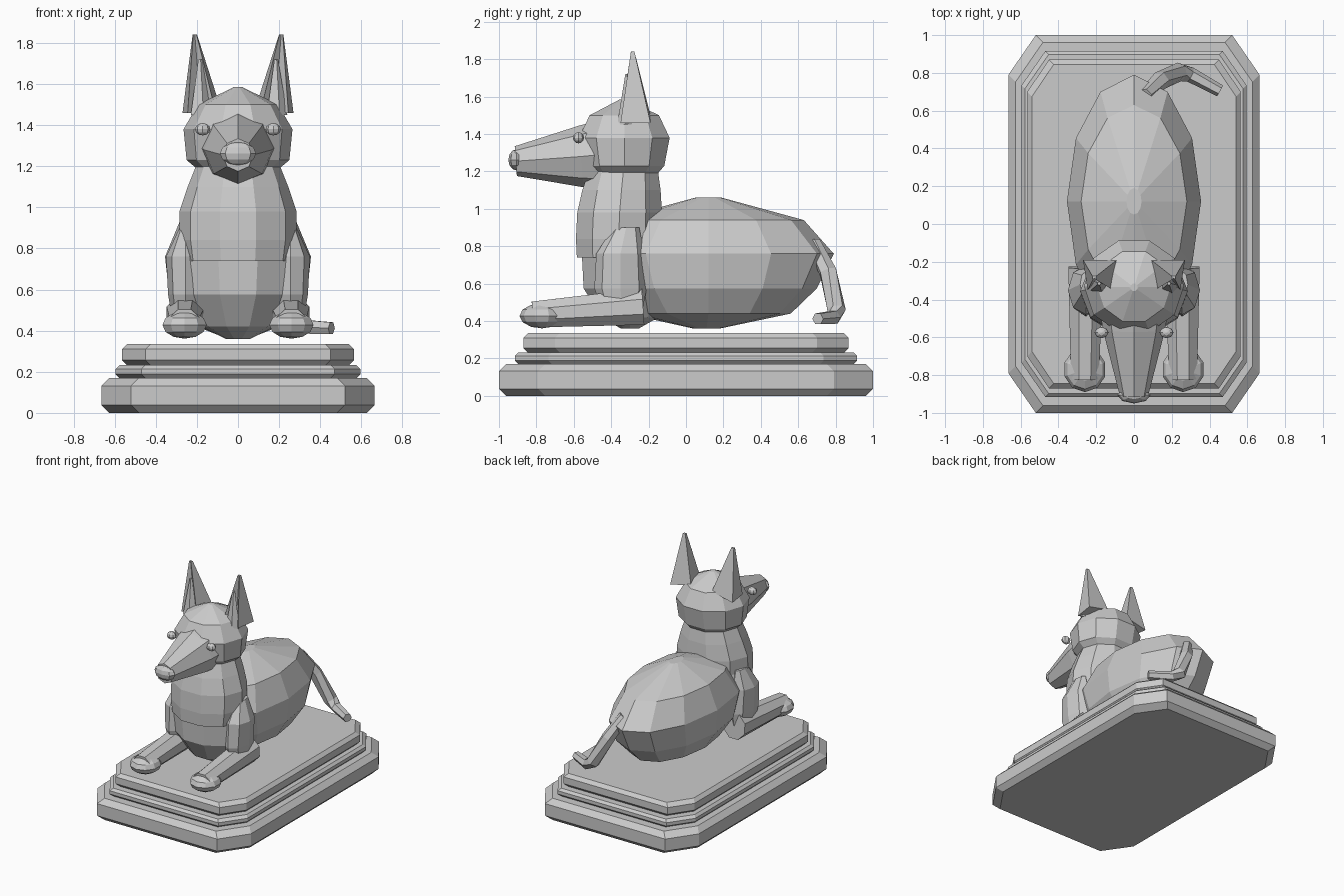
import bpy, bmesh
from math import sin, cos, pi
from mathutils import Vector

cube = bpy.data.objects.get("Cube")
if cube:
    bpy.data.objects.remove(cube, do_unlink=True)

stone = bpy.data.materials.new("grey_stone")
stone.use_nodes = True
stone.diffuse_color = (0.6, 0.6, 0.6, 1)
stone.node_tree.nodes["Principled BSDF"].inputs["Base Color"].default_value = (0.6, 0.6, 0.6, 1)


def skin(name, loops):
    """Bridge a stack of matching point loops and cap both ends."""
    bm = bmesh.new()
    rows = [[bm.verts.new(p) for p in loop] for loop in loops]
    n = len(rows[0])
    for a, b in zip(rows, rows[1:]):
        for i in range(n):
            j = (i + 1) % n
            bm.faces.new((a[i], a[j], b[j], b[i]))
    bm.faces.new(rows[0][::-1])
    bm.faces.new(rows[-1])
    bmesh.ops.recalc_face_normals(bm, faces=bm.faces)
    mesh = bpy.data.meshes.new(name)
    bm.to_mesh(mesh)
    bm.free()
    mesh.materials.append(stone)
    obj = bpy.data.objects.new(name, mesh)
    bpy.context.collection.objects.link(obj)
    return obj


def lathe(name, rings, n=10, x=0):
    """Rings are (z, centre y, radius x, radius y)."""
    return skin(name, [[(x + rx * cos(2 * pi * i / n), y + ry * sin(2 * pi * i / n), z)
                        for i in range(n)] for z, y, rx, ry in rings])


def tube(name, path, n=8, phase=0.0):
    """Path holds (x, y, z, radius across, radius up)."""
    pts = [Vector(p[:3]) for p in path]
    loops = []
    for k, p in enumerate(path):
        d = (pts[min(k + 1, len(pts) - 1)] - pts[max(k - 1, 0)]).normalized()
        side = d.cross(Vector((0, 0, 1))).normalized()
        up = side.cross(d)
        loops.append([pts[k] + side * p[3] * cos(phase + 2 * pi * i / n)
                      + up * p[4] * sin(phase + 2 * pi * i / n) for i in range(n)])
    return skin(name, loops)


def ball(name, loc, size, n=8, rings=6):
    """Faceted ellipsoid."""
    bm = bmesh.new()
    bmesh.ops.create_uvsphere(bm, u_segments=n, v_segments=rings, radius=1)
    for v in bm.verts:
        v.co = Vector(a * b + c for a, b, c in zip(v.co, size, loc))
    mesh = bpy.data.meshes.new(name)
    bm.to_mesh(mesh)
    bm.free()
    mesh.materials.append(stone)
    obj = bpy.data.objects.new(name, mesh)
    bpy.context.collection.objects.link(obj)


def tier(name, hx, hy, cx, cy, z0, z1, bevel):
    """Slab with clipped corners and bevelled rims."""
    loops = []
    for z, s in ((z0, bevel), (z0 + bevel, 0), (z1 - bevel, 0), (z1, bevel)):
        x, y = hx - s, hy - s
        q = [(x, y - cy), (x - cx, y)]
        half = q + [(-a, b) for a, b in q[::-1]]
        loops.append([(a, b, z) for a, b in half + [(-a, -b) for a, b in half]])
    skin(name, loops)


# Stepped plinth
tier("plinth_bottom", 0.665, 1.0, 0.145, 0.21, 0, 0.17, 0.038)
tier("plinth_middle", 0.595, 0.915, 0.125, 0.18, 0.17, 0.232, 0.018)
tier("plinth_top", 0.565, 0.87, 0.115, 0.17, 0.232, 0.335, 0.025)

# Torso
lathe("body", [(0.36, 0.11, 0.05, 0.07), (0.44, 0.12, 0.25, 0.44), (0.575, 0.12, 0.335, 0.58),
               (0.76, 0.12, 0.355, 0.67), (0.94, 0.12, 0.28, 0.51), (1.06, 0.12, 0.04, 0.07)], 12)
lathe("chest", [(0.36, -0.3, 0.06, 0.05), (0.42, -0.3, 0.18, 0.16), (0.575, -0.3, 0.285, 0.26),
                (0.76, -0.3, 0.31, 0.27), (0.92, -0.3, 0.24, 0.2)])
lathe("neck", [(0.74, -0.36, 0.27, 0.235), (0.84, -0.36, 0.285, 0.24), (0.98, -0.355, 0.285, 0.238),
               (1.1, -0.345, 0.245, 0.22), (1.2, -0.335, 0.205, 0.195)])

# Head, snout and nose
lathe("head", [(1.18, -0.33, 0.19, 0.18), (1.23, -0.33, 0.25, 0.225), (1.38, -0.33, 0.265, 0.255),
               (1.5, -0.33, 0.195, 0.195), (1.585, -0.335, 0.02, 0.02)])
tube("snout", [(0, -0.46, 1.29, 0.18, 0.18), (0, -0.56, 1.28, 0.165, 0.165),
               (0, -0.91, 1.255, 0.075, 0.08)])
ball("nose", (0, -0.905, 1.262), (0.088, 0.045, 0.057))

for side, s in (("left", 1), ("right", -1)):
    ball(side + "_eye", (s * 0.172, -0.575, 1.38), (0.037, 0.03, 0.03))

    # Ear shell open to the front, narrowing to a blunt tip
    base = [(0.27, -0.19, 1.46), (0.09, -0.19, 1.5), (0.11, -0.35, 1.47),
            (0.18, -0.28, 1.46), (0.245, -0.35, 1.46)]
    tip = Vector((s * 0.21, -0.285, 1.84))
    low = [Vector((s * x, y, z)) for x, y, z in base]
    mid = Vector((s * 0.18, -0.27, 1.46))
    skin(side + "_ear", [low, [tip + (p - mid) * Vector((1, 1, 0)).x * 0.12 -
                               Vector((0, 0, (p.z - mid.z) * 0.12)) for p in low]])
    lathe(side + "_inner_ear", [(1.45, -0.325, 0.055, 0.045), (1.72, -0.315, 0.01, 0.01)],
          5, s * 0.185)

    # Front leg: shoulder, forearm and paw
    lathe(side + "_shoulder", [(0.42, -0.34, 0.06, 0.1), (0.575, -0.35, 0.085, 0.14),
                               (0.76, -0.35, 0.095, 0.13), (0.9, -0.32, 0.03, 0.07)], 8, s * 0.255)
    tube(side + "_forearm", [(s * 0.255, -0.23, 0.477, 0.1, 0.105),
                             (s * 0.26, -0.82, 0.435, 0.08, 0.075)], 8, pi / 8)
    ball(side + "_paw", (s * 0.26, -0.77, 0.428), (0.113, 0.12, 0.067), 10)

# Tail curling round to the left
tube("tail", [(0.06, 0.68, 0.82, 0.04, 0.04), (0.14, 0.76, 0.66, 0.05, 0.05),
              (0.24, 0.805, 0.46, 0.05, 0.05), (0.3, 0.79, 0.42, 0.04, 0.04),
              (0.455, 0.705, 0.412, 0.033, 0.033)], 6)
